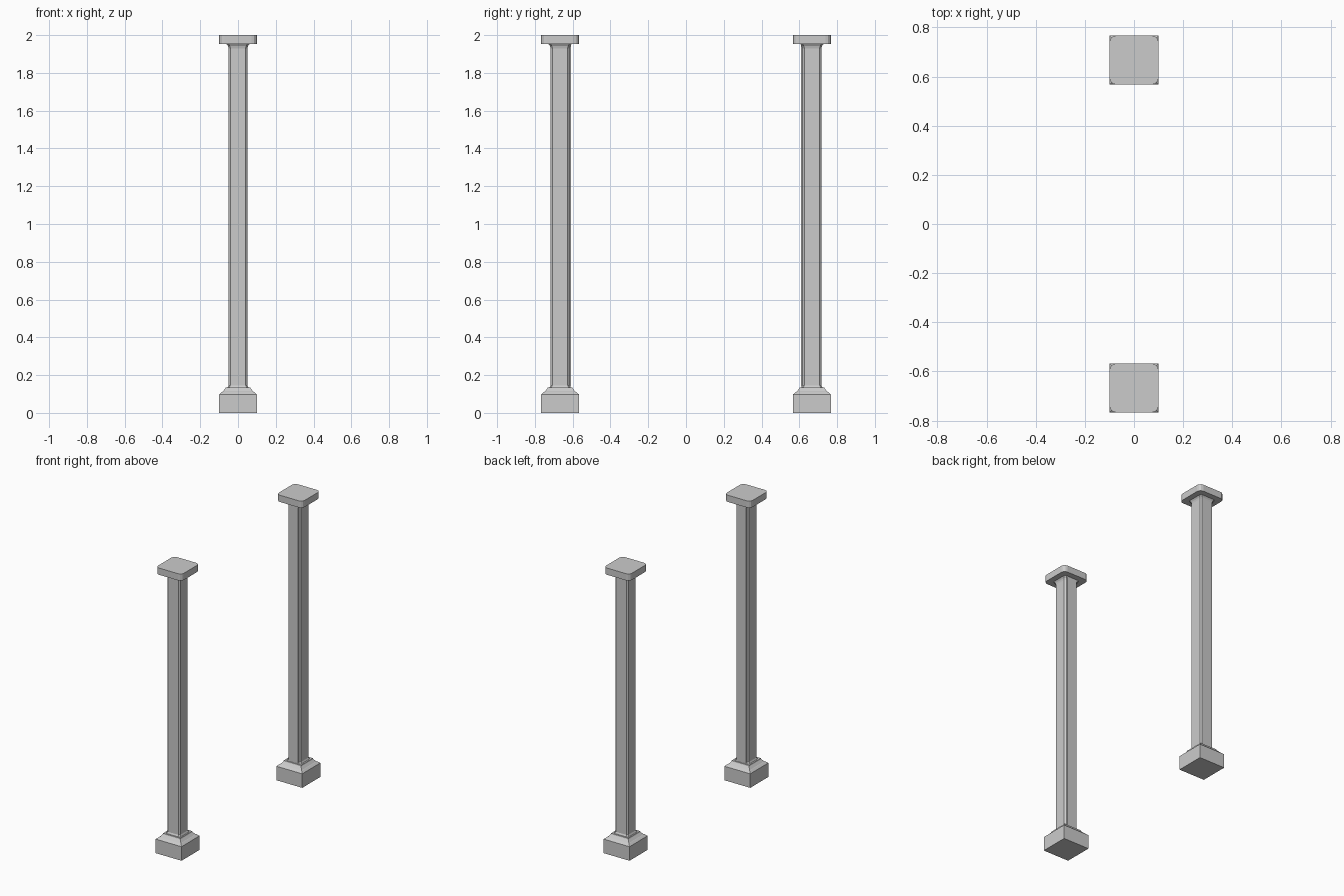
import bpy, bmesh, math

if "Cube" in bpy.data.objects:
    bpy.data.objects.remove(bpy.data.objects["Cube"])

COLUMN_Y = 0.667


def square_ring(half, radius, z, steps):
    """Square outline with corners rounded in the given number of steps."""
    pts = []
    for k in range(4):
        mid = math.pi / 4 + k * math.pi / 2
        cx = math.copysign(half - radius, math.cos(mid))
        cy = math.copysign(half - radius, math.sin(mid))
        if steps == 0:
            pts.append((math.copysign(half, cx), math.copysign(half, cy), z))
            continue
        for i in range(steps + 1):
            a = k * math.pi / 2 + i * math.pi / 2 / steps
            pts.append((cx + radius * math.cos(a), cy + radius * math.sin(a), z))
    return pts


def loft(name, profile, y, steps):
    """Stack square outlines; profile holds (half width, corner radius, z)."""
    bm = bmesh.new()
    rings = [[bm.verts.new(p) for p in square_ring(h, r, z, steps)] for h, r, z in profile]
    for a, b in zip(rings, rings[1:]):
        n = len(a)
        for i in range(n):
            bm.faces.new((a[i], a[(i + 1) % n], b[(i + 1) % n], b[i]))
    bm.faces.new(rings[0][::-1])
    bm.faces.new(rings[-1])
    mesh = bpy.data.meshes.new(name)
    bm.to_mesh(mesh)
    bm.free()
    obj = bpy.data.objects.new(name, mesh)
    obj.location.y = y
    bpy.context.collection.objects.link(obj)
    return obj


def box(name, size, location):
    bpy.ops.mesh.primitive_cube_add(size=1, location=location)
    obj = bpy.context.object
    obj.name = name
    obj.scale = size


for label, side in (("front", -1), ("back", 1)):
    y = side * COLUMN_Y
    # stepped square base
    loft(label + "_base", [(0.1, 0, 0), (0.1, 0, 0.098), (0.086, 0, 0.11), (0.082, 0, 0.112),
                           (0.068, 0, 0.128), (0.066, 0, 0.135)], y, 0)
    # shaft with eased corners, flaring slightly at both ends
    loft(label + "_shaft", [(0.056, 0.010, 0.135), (0.05, 0.010, 0.146),
                            (0.05, 0.010, 1.93), (0.053, 0.010, 1.942), (0.062, 0.012, 1.955)], y, 1)
    # capital slab with rounded corners
    loft(label + "_capital", [(0.1, 0.028, 1.953), (0.1, 0.028, 2.0)], y, 3)
    # thin raised strip on the inner face of the shaft
    box(label + "_inner_strip", (0.075, 0.016, 1.81), (0, y - side * 0.05, 1.045))
